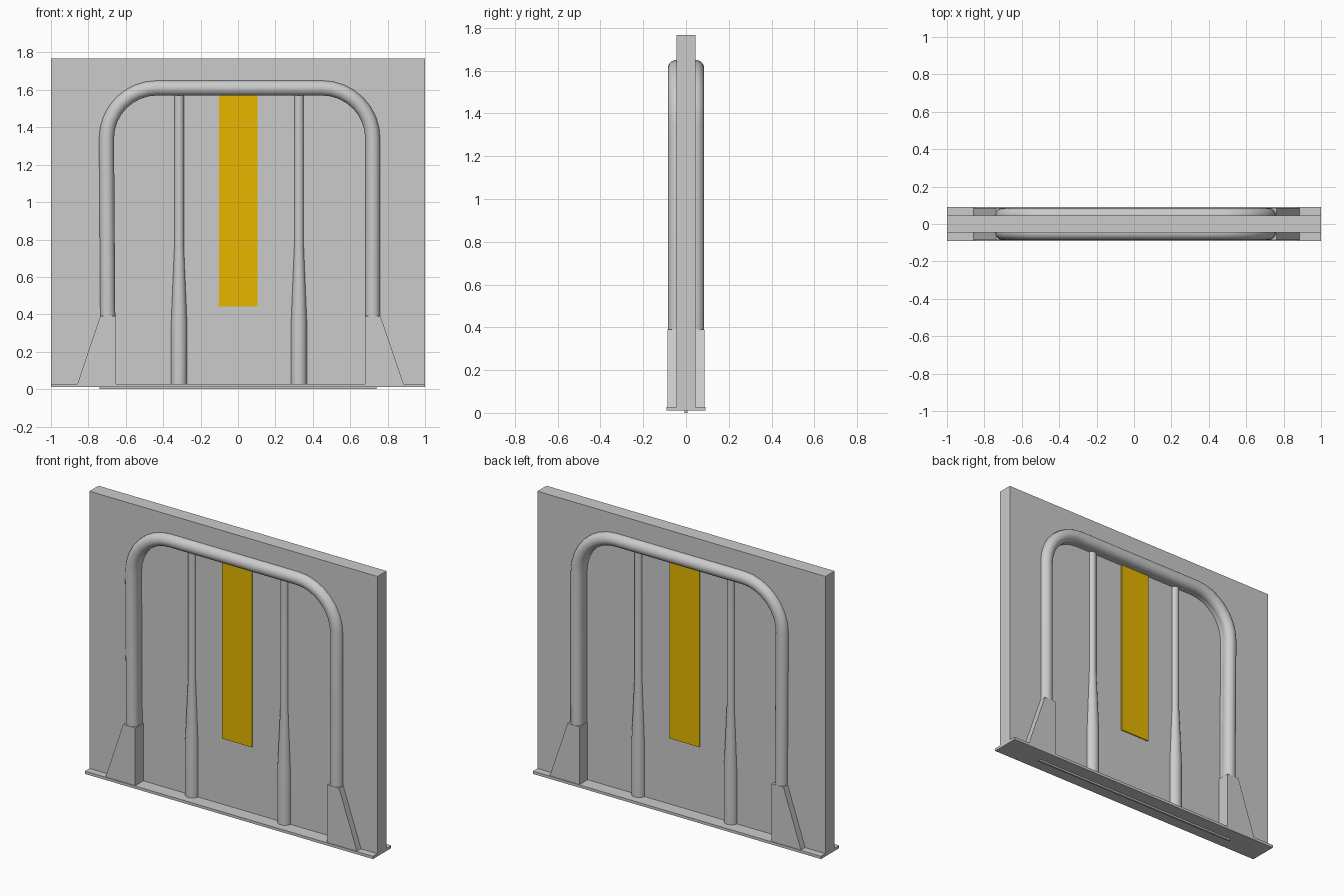
import bpy, bmesh, math
from mathutils import Vector

if "Cube" in bpy.data.objects:
    bpy.data.objects.remove(bpy.data.objects["Cube"])


def material(name, rgb):
    m = bpy.data.materials.new(name)
    m.diffuse_color = (*rgb, 1)
    m.use_nodes = True
    m.node_tree.nodes["Principled BSDF"].inputs["Base Color"].default_value = m.diffuse_color
    return m


grey = material("light grey", (0.6, 0.6, 0.6))
yellow = material("yellow", (0.79, 0.47, 0.0))
HALF = 0.045  # half thickness of the outer panel


def finish(bm, name, mat, smooth=False):
    bmesh.ops.recalc_face_normals(bm, faces=bm.faces)
    me = bpy.data.meshes.new(name)
    bm.to_mesh(me)
    bm.free()
    me.materials.append(mat)
    ob = bpy.data.objects.new(name, me)
    bpy.context.collection.objects.link(ob)
    if smooth:
        bpy.ops.object.select_all(action='DESELECT')
        ob.select_set(True)
        bpy.context.view_layer.objects.active = ob
        bpy.ops.object.shade_smooth_by_angle(angle=math.radians(40))
    return ob


def prism(name, outline, y0, y1, mat):
    """Extrude an x/z outline from y0 to y1."""
    bm = bmesh.new()
    a = [bm.verts.new((x, y0, z)) for x, z in outline]
    b = [bm.verts.new((x, y1, z)) for x, z in outline]
    bm.faces.new(a)
    bm.faces.new(b[::-1])
    for i in range(len(a)):
        j = (i + 1) % len(a)
        bm.faces.new((a[i], b[i], b[j], a[j]))
    return finish(bm, name, mat)


def box(name, x0, x1, y0, y1, z0, z1, mat):
    return prism(name, [(x0, z0), (x1, z0), (x1, z1), (x0, z1)], y0, y1, mat)


def arched_panel(name, arch, x1, z1, half, mat):
    """Slab with an arched opening: quads from the arch out to the rectangle."""
    z0 = arch[0][1]
    mid = len(arch) // 2
    bm = bmesh.new()
    # Each arch point gets a partner on the rectangle's left, top or right edge
    rim = []
    for i, (x, z) in enumerate(arch):
        if i in (0, 1):
            rim.append((-x1, z))
        elif i in (len(arch) - 1, len(arch) - 2):
            rim.append((x1, z))
        else:
            rim.append((x, z1))
    # The corners are separate points between neighbouring partners
    layers = []
    for y in (-half, half):
        inn = [bm.verts.new((x, y, z)) for x, z in arch]
        out = [bm.verts.new((x, y, z)) for x, z in rim]
        left, right = bm.verts.new((-x1, y, z1)), bm.verts.new((x1, y, z1))
        loop = []
        for i in range(len(arch)):
            loop.append(out[i])
            extra = left if i == 1 else right if i == len(arch) - 3 else None
            if extra:
                loop.append(extra)
            if i + 1 < len(arch):
                face = [inn[i], out[i]] + ([extra] if extra else []) + [out[i + 1], inn[i + 1]]
                bm.faces.new(face)
        layers.append(loop + inn[::-1])
    a, b = layers
    for i in range(len(a)):
        j = (i + 1) % len(a)
        bm.faces.new((a[i], a[j], b[j], b[i]))
    # Flat faces become single clean faces again
    bmesh.ops.recalc_face_normals(bm, faces=bm.faces)
    return finish(bm, name, mat, smooth=True)


def tube(name, path, y, mat, sides=24):
    """Sweep a circle along x/z/radius points lying in the plane at y."""
    bm = bmesh.new()
    rings = []
    for i, (x, z, r) in enumerate(path):
        p, q = path[max(i - 1, 0)], path[min(i + 1, len(path) - 1)]
        t = Vector((q[0] - p[0], 0, q[1] - p[1])).normalized()
        n = Vector((-t.z, 0, t.x))
        ring = []
        for k in range(sides):
            a = 2 * math.pi * k / sides
            ring.append(bm.verts.new(Vector((x, y, z)) + n * r * math.cos(a)
                                     + Vector((0, r * math.sin(a), 0))))
        rings.append(ring)
    for a, b in zip(rings, rings[1:]):
        for k in range(sides):
            j = (k + 1) % sides
            bm.faces.new((a[k], a[j], b[j], b[k]))
    bm.faces.new(rings[0])
    bm.faces.new(rings[-1][::-1])
    return finish(bm, name, mat, smooth=True)


# Arch centre line: left leg, two rounded corners, right leg
R, TOP, BEND = 0.04, 1.61, 0.27
LEFT, RIGHT = -0.703, 0.72


def arch_line(inset, z0):
    pts = [(-0.696 + inset, z0)]
    for cx, start in ((LEFT + BEND, 180), (RIGHT - BEND, 90)):
        for i in range(9):
            a = math.radians(start - 90 * i / 8)
            pts.append((cx + (BEND - inset) * math.cos(a),
                        TOP - BEND + (BEND - inset) * math.sin(a)))
    return pts + [(RIGHT - inset, z0)]


# Thick outer panel with an arched opening
arched_panel("outer_panel", arch_line(R - 0.002, 0.02), 1, 1.767, HALF, grey)

# Thin recessed panel; its lower edge shows under the base plate
box("inner_panel", -0.74, 0.74, -0.006, 0.006, 0, 1.6, grey)
box("base_plate", -1, 1, -0.09, 0.09, 0.011, 0.028, grey)

# Yellow stripe plate on both faces of the recessed panel
for s, side in ((-1, "front"), (1, "back")):
    box(f"yellow_stripe_{side}", -0.102, 0.105, s * 0.005, s * 0.013, 0.443, 1.59, yellow)

# Arch tube on each face of the outer panel
for s, side in ((-1, "front"), (1, "back")):
    tube(f"arch_frame_{side}", [(x, z, R) for x, z in arch_line(0, 0.37)], s * HALF, grey)

# Tapered poles through the recessed panel
for x, lr in ((-0.315, "left"), (0.326, "right")):
    tube(f"pole_{lr}",
         [(x, 0.02, 0.043), (x, 0.36, 0.043), (x, 0.76, 0.026), (x, 1.6, 0.026)],
         0, grey)

# Sloped feet at the bottom of the arch
for lr, foot in (
        ("left", [(-0.86, 0.024), (-0.653, 0.024), (-0.653, 0.39), (-0.737, 0.39)]),
        ("right", [(0.679, 0.024), (0.887, 0.024), (0.762, 0.39), (0.679, 0.39)])):
    prism(f"foot_{lr}", foot, -0.086, 0.086, grey)
